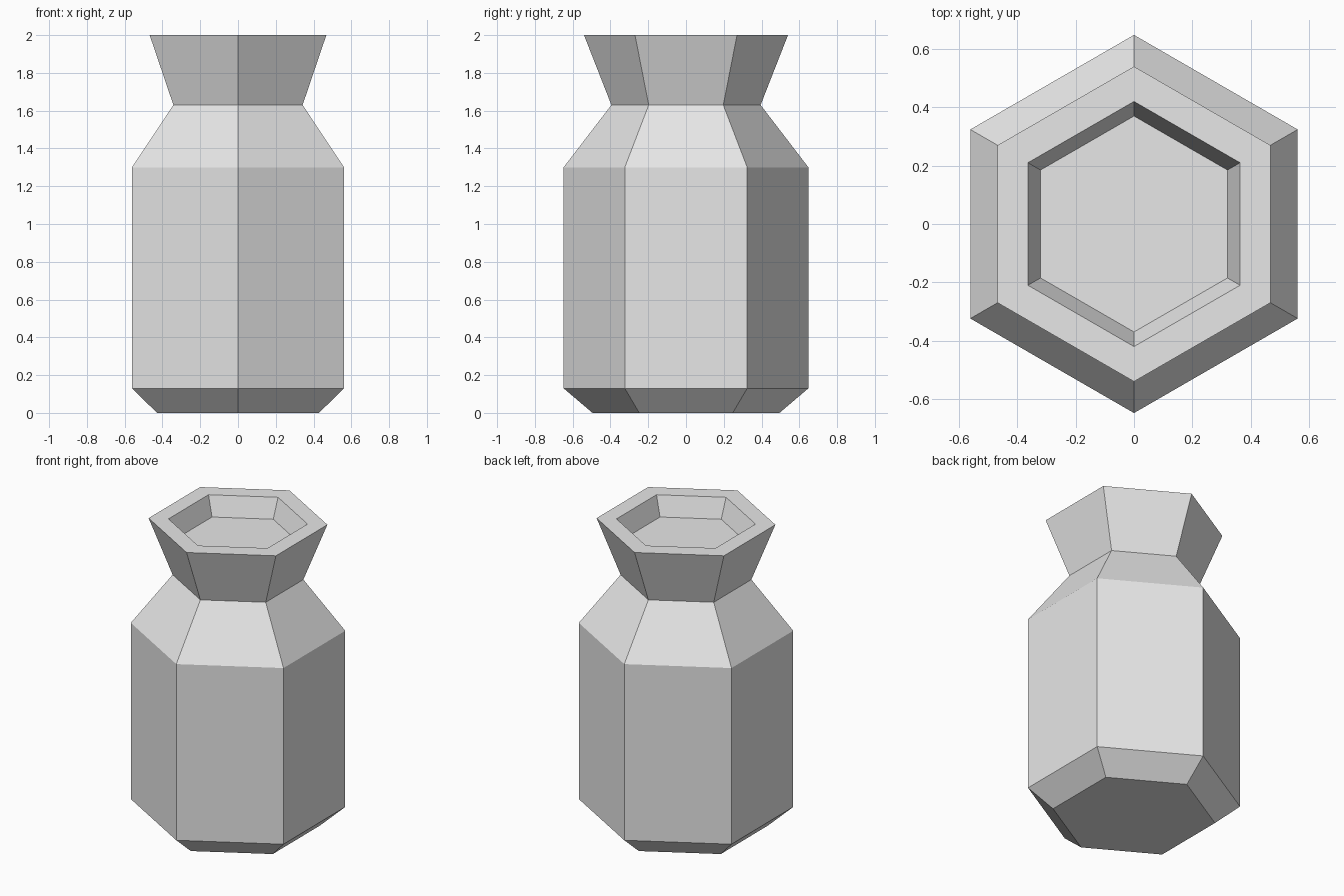
import bpy
import bmesh
from math import cos, sin, pi

SIDES = 6

# Remove the default object
cube = bpy.data.objects.get("Cube")
if cube:
    bpy.data.objects.remove(cube, do_unlink=True)


def make_material(name, colour):
    mat = bpy.data.materials.new(name)
    mat.use_nodes = True
    mat.diffuse_color = colour
    bsdf = next(n for n in mat.node_tree.nodes if n.type == 'BSDF_PRINCIPLED')
    bsdf.inputs["Base Color"].default_value = colour
    return mat


def lathe(name, profile, mat):
    """Sweep (radius, height) points around z, and cap both ends."""
    bm = bmesh.new()
    rings = []
    for radius, z in profile:
        angles = [pi / 2 + 2 * pi * i / SIDES for i in range(SIDES)]
        rings.append([bm.verts.new((radius * cos(a), radius * sin(a), z)) for a in angles])
    for low, high in zip(rings, rings[1:]):
        for i in range(SIDES):
            j = (i + 1) % SIDES
            bm.faces.new((low[i], low[j], high[j], high[i]))
    bm.faces.new(list(reversed(rings[0])))
    bm.faces.new(rings[-1])
    bmesh.ops.recalc_face_normals(bm, faces=bm.faces)
    mesh = bpy.data.meshes.new(name)
    bm.to_mesh(mesh)
    bm.free()
    mesh.materials.append(mat)
    obj = bpy.data.objects.new(name, mesh)
    bpy.context.collection.objects.link(obj)
    return obj


grey = make_material("light_grey", (0.8, 0.8, 0.8, 1))

# Hexagonal vase: foot, body, shoulder, neck, rim and sunken mouth
lathe("vase", [
    (0.495, 0.0),
    (0.648, 0.13),
    (0.648, 1.30),
    (0.395, 1.63),
    (0.54, 2.0),
    (0.42, 2.0),
    (0.37, 1.873),
], grey)
